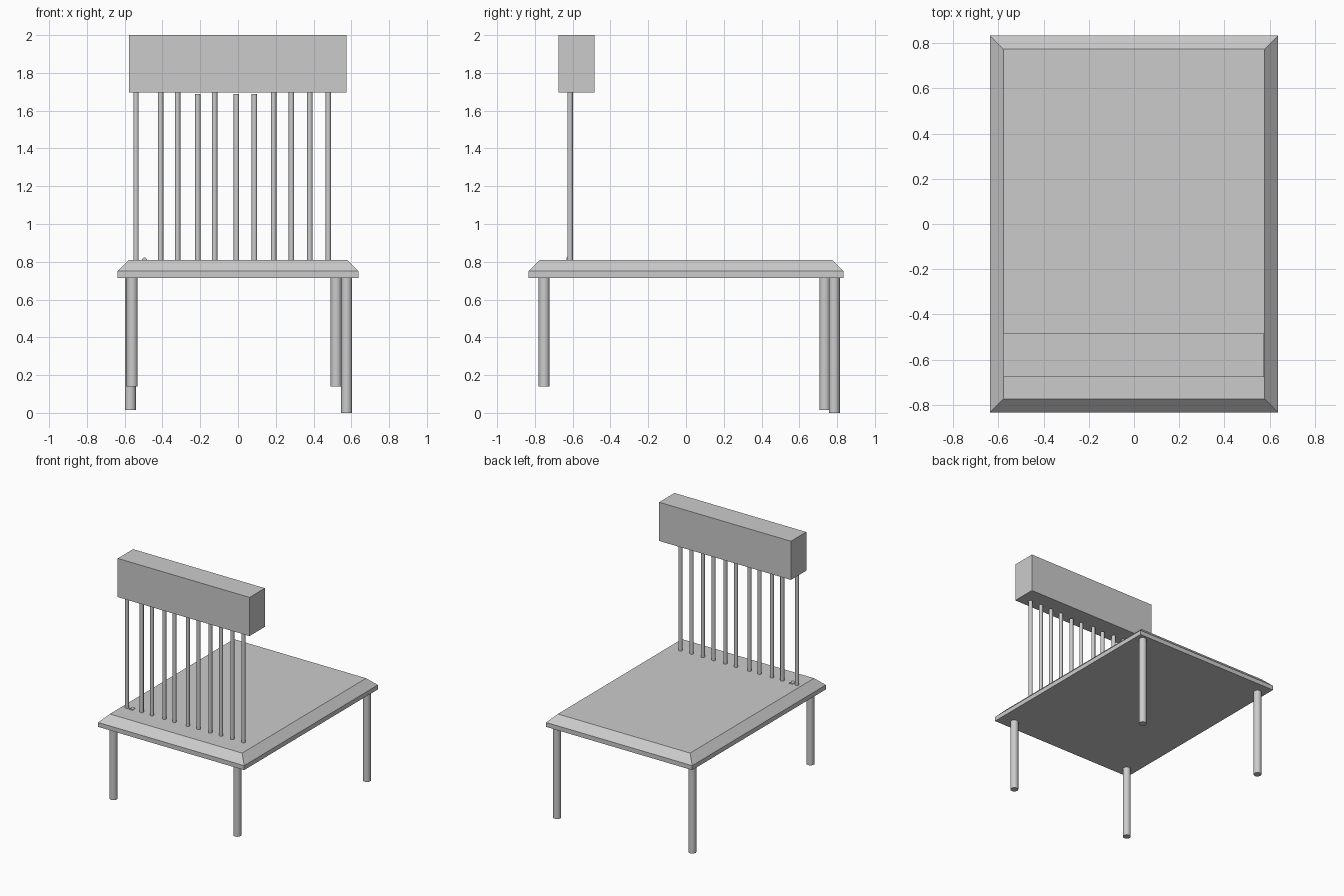
import bpy
import bmesh
import math

cube = bpy.data.objects.get("Cube")
if cube:
    bpy.data.objects.remove(cube, do_unlink=True)

# One plain grey for the whole chair
grey = bpy.data.materials.new("plain_grey")
grey.use_nodes = True
colour = (0.6, 0.6, 0.6, 1)
grey.diffuse_color = colour
grey.node_tree.nodes["Principled BSDF"].inputs["Base Color"].default_value = colour


def box(name, low, high):
    size = [b - a for a, b in zip(low, high)]
    centre = [(a + b) / 2 for a, b in zip(low, high)]
    bpy.ops.mesh.primitive_cube_add(size=1, location=centre)
    ob = bpy.context.object
    ob.name = name
    ob.scale = size
    bpy.ops.object.transform_apply(location=False, rotation=False, scale=True)
    ob.data.materials.append(grey)
    return ob


def rod(name, x, y, bottom, top, radius):
    bpy.ops.mesh.primitive_cylinder_add(
        vertices=24, radius=radius, depth=top - bottom,
        location=(x, y, (bottom + top) / 2))
    ob = bpy.context.object
    ob.name = name
    ob.data.materials.append(grey)
    bpy.ops.object.shade_smooth_by_angle(angle=math.radians(40))
    return ob


# Seat: a slab with a sloping rim around its top
seat = box("seat", (-0.637, -0.833, 0.715), (0.637, 0.833, 0.75))
bm = bmesh.new()
bm.from_mesh(seat.data)
top = [f for f in bm.faces if f.normal.z > 0.9]
new = bmesh.ops.extrude_face_region(bm, geom=top)["geom"]
bmesh.ops.delete(bm, geom=top, context="FACES_ONLY")
for v in (g for g in new if isinstance(g, bmesh.types.BMVert)):
    v.co.x -= math.copysign(0.06, v.co.x)
    v.co.y -= math.copysign(0.06, v.co.y)
    v.co.z += 0.06
bm.to_mesh(seat.data)
bm.free()

# Back rail
box("back_rail", (-0.576, -0.676, 1.695), (0.574, -0.485, 2.0))

# Legs of uneven length
for name, x, y, bottom in (
        ("front_right_leg", -0.56, -0.751, 0.14),
        ("front_left_leg", 0.52, -0.751, 0.14),
        ("back_right_leg", -0.57, 0.735, 0.015),
        ("back_left_leg", 0.575, 0.785, 0.0)):
    rod(name, x, y, bottom, 0.73, 0.029)

# Spindles, some stopping just short of the rail
for i, x in enumerate((-0.54, -0.41, -0.32, -0.213, -0.124, -0.008,
                       0.087, 0.188, 0.283, 0.38, 0.478)):
    rod(f"spindle_{i + 1}", x, -0.614, 0.8,
        1.687 if i in (3, 5, 6) else 1.7, 0.0145)

# Small peg lying half sunk in the seat
peg = rod("seat_peg", -0.495, -0.615, 0.79, 0.823, 0.015)
peg.location.z = 0.807
peg.rotation_euler.x = math.pi / 2
